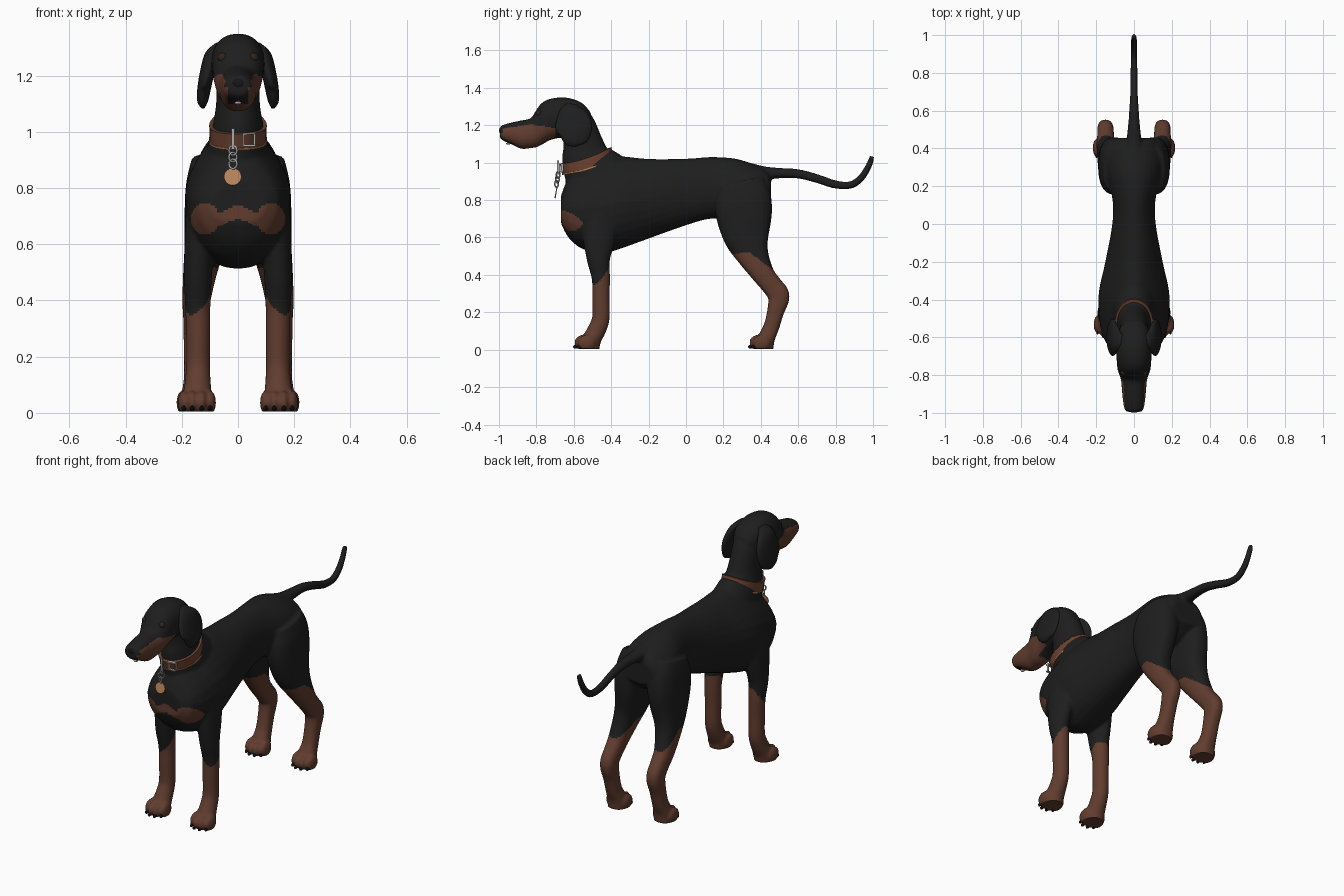
import bpy, bmesh, math
from mathutils import Vector, Matrix

if "Cube" in bpy.data.objects:
    bpy.data.objects.remove(bpy.data.objects["Cube"])

def mat(name, r, g, b):
    m = bpy.data.materials.new(name)
    m.diffuse_color = (r, g, b, 1)
    m.use_nodes = True
    m.node_tree.nodes["Principled BSDF"].inputs["Base Color"].default_value = m.diffuse_color
    return m

BLACK = mat("black coat", .013, .013, .013)
TAN = mat("tan coat", .12, .046, .028)
NOSE = mat("nose and claws", .007, .007, .008)
EYE = mat("dark brown eye", .03, .018, .012)
LEATHER = mat("collar leather", .15, .055, .03)
TRIM = mat("collar trim", .48, .2, .085)
STEEL = mat("steel", .42, .42, .43)
BRONZE = mat("bronze tag", .5, .24, .11)
WHITE = mat("teeth", .65, .62, .56)

def finish(name, bm, mats, angle=40):
    bmesh.ops.recalc_face_normals(bm, faces=bm.faces[:])
    me = bpy.data.meshes.new(name)
    bm.to_mesh(me)
    bm.free()
    ob = bpy.data.objects.new(name, me)
    bpy.context.collection.objects.link(ob)
    for m in mats:
        me.materials.append(m)
    bpy.ops.object.select_all(action='DESELECT')
    ob.select_set(True)
    bpy.context.view_layer.objects.active = ob
    bpy.ops.object.shade_smooth_by_angle(angle=math.radians(angle))
    return ob

def spline(p, steps):
    """Catmull-Rom resampling of section tuples."""
    p = [Vector(q) for q in p]
    out = []
    for i in range(len(p) - 1):
        a, b, c, d = p[max(i - 1, 0)], p[i], p[i + 1], p[min(i + 2, len(p) - 1)]
        for k in range(steps):
            t = k / steps
            out.append(.5 * (2 * b + (c - a) * t + (2 * a - 5 * b + 4 * c - d) * t * t
                             + (3 * b - a - 3 * c + d) * t ** 3))
    return out + [p[-1]]

def loft(bm, sections, n=28, e=1.0, steps=4, upright=False, taper=0):
    """Skin sections (x, y, z, half width, half depth) along a path; taper narrows the top at the front."""
    s = spline(sections, steps)
    rings = []
    for i, q in enumerate(s):
        t = Vector(s[min(i + 1, len(s) - 1)][:3]) - Vector(s[max(i - 1, 0)][:3])
        t.x = 0
        side = Vector((0, 0, 1)) if upright else Vector((1, 0, 0)).cross(t.normalized())
        ring = []
        for k in range(n):
            a = math.tau * k / n
            ca, sa = math.cos(a), math.sin(a)
            ca, sa = math.copysign(abs(ca) ** e, ca), math.copysign(abs(sa) ** e, sa)
            w = 1 - taper * max(0, sa) ** 1.5 * min(1, max(.3, -q[1] * 3))
            ring.append(bm.verts.new(Vector(q[:3]) + Vector((ca * q[3] * w, 0, 0)) + side * sa * q[4]))
        rings.append(ring)
    for a, b in zip(rings, rings[1:]):
        for k in range(n):
            bm.faces.new((a[k], a[(k + 1) % n], b[(k + 1) % n], b[k]))
    bm.faces.new(rings[0])
    bm.faces.new(rings[-1])

def ball(bm, c, r, seg=16):
    bmesh.ops.create_uvsphere(bm, u_segments=seg, v_segments=seg // 2 + 2, radius=1,
                              matrix=Matrix.Translation(c) @ Matrix.Diagonal((*r, 1)))

def block(bm, c, size):
    bmesh.ops.create_cube(bm, size=1, matrix=Matrix.Translation(c) @ Matrix.Diagonal((*size, 1)))

# Body masses: torso, neck, head, tail
body = bmesh.new()
loft(body, [(0, y, z, rx, rz) for y, z, rx, rz in (
    (-.668, .75, .1, .075), (-.64, .757, .14, .14), (-.61, .76, .158, .18), (-.56, .757, .176, .215),
    (-.46, .767, .187, .255), (-.35, .787, .185, .247), (-.2, .807, .152, .213), (0, .843, .115, .178),
    (.13, .865, .114, .165), (.26, .86, .145, .162), (.36, .85, .15, .142), (.43, .86, .125, .1),
    (.455, .85, .1, .07))], e=.92, upright=True, taper=.42)
loft(body, [(0, -.40, .8, .155, .2), (0, -.46, .9, .12, .19), (0, -.53, 1.015, .092, .138),
            (0, -.55, 1.1, .078, .108), (0, -.575, 1.2, .076, .09), (0, -.6, 1.26, .06, .07)])
loft(body, [(0, y, z, rx, rz) for y, z, rx, rz in (
    (-.51, 1.225, .045, .045), (-.56, 1.237, .08, .085), (-.64, 1.243, .094, .105), (-.72, 1.233, .092, .11),
    (-.77, 1.208, .087, .112), (-.80, 1.182, .077, .1), (-.83, 1.158, .068, .08), (-.88, 1.15, .064, .076),
    (-.94, 1.157, .058, .056), (-.98, 1.16, .05, .041), (-.995, 1.162, .036, .028))], e=.88, upright=True)
loft(body, [(0, .34, .945, .06, .055), (0, .42, .943, .045, .037), (0, .5, .944, .034, .028),
            (0, .6, .94, .026, .025), (0, .7, .915, .02, .024), (0, .78, .888, .019, .023),
            (0, .84, .878, .018, .021), (0, .89, .884, .018, .02), (0, .935, .917, .017, .02),
            (0, .968, .965, .016, .018), (0, .988, 1.01, .015, .016), (0, .995, 1.036, .012, .012)])

# Legs and paws
claws = bmesh.new()
for s in (-1, 1):
    loft(body, [(s * x, y, z, rx, ry) for x, y, z, rx, ry in (
        (.125, -.455, .74, .06, .11), (.138, -.465, .58, .053, .085), (.143, -.468, .48, .05, .062),
        (.143, -.455, .38, .045, .049), (.142, -.455, .28, .043, .047), (.142, -.455, .17, .043, .047),
        (.143, -.475, .11, .046, .049), (.145, -.505, .05, .053, .05), (.145, -.515, -.01, .05, .05))])
    loft(body, [(s * x, y, z, rx, ry) for x, y, z, rx, ry in (
        (.085, .29, .9, .08, .125), (.1, .305, .82, .084, .148), (.107, .31, .72, .083, .15),
        (.117, .325, .6, .073, .122), (.135, .36, .5, .06, .085), (.148, .415, .4, .05, .06),
        (.15, .462, .34, .045, .056), (.151, .496, .285, .043, .058), (.151, .478, .2, .041, .045),
        (.151, .456, .12, .042, .042), (.15, .43, .06, .051, .045), (.15, .42, -.01, .05, .045))], e=.82)
    for cx, y0 in ((.146, -.6), (.151, .335)):
        for dx, back in ((-.047, .018), (-.017, 0), (.017, 0), (.047, .018)):
            ball(body, (s * cx + dx, y0 + .05 + back, .037), (.021, .048, .043))
            ball(claws, (s * cx + dx, y0 + .012 + back, .016), (.008, .016, .011), 8)

dog = finish("dog_body", body, [BLACK, TAN])
rm = dog.modifiers.new("merge", 'REMESH')
rm.mode, rm.voxel_size = 'VOXEL', .0078
sm = dog.modifiers.new("soften", 'SMOOTH')
sm.factor, sm.iterations = .5, 5
dg = bpy.context.evaluated_depsgraph_get()
me = bpy.data.meshes.new_from_object(dog.evaluated_get(dg))
dog.modifiers.clear()
dog.data = me
me.materials.clear()
me.materials.append(BLACK)
me.materials.append(TAN)
for v in me.vertices:
    v.co.z = max(v.co.z, .005)

# Tan markings: legs, chest patches, muzzle
def is_tan(c):
    x, y, z = abs(c.x), c.y, c.z
    if z < .56:
        if y < -.2:
            return x > .06 and z < min(.46, .41 + (y + .455) * 1.1 - (x - .143) * .8)
        return y > .2 and z < min(.515, .52 - (y - .34) * .75)
    if y < -.53 and .6 < z < .78:
        blob = ((x - .117) / .051) ** 2 + ((z - .69) / .056) ** 2 < 1
        return blob or (x < .1 and abs(z - .716 + .42 * min(x, .06)) < .024)
    if y < -.7 and z > 1.03:
        if z < 1.1:
            return True
        top = 1.205 - abs(y + .83) * .15
        return z < top and x > .036 and not (y < -.98 and z > 1.16)
    return False

for p in me.polygons:
    p.use_smooth = True
    p.material_index = int(is_tan(p.center))

finish("claws", claws, [NOSE])

# Ears
ears = bmesh.new()
for s in (-1, 1):
    loft(ears, [(s * x, y, z, rx, ry) for x, y, z, rx, ry in (
        (.068, -.61, 1.315, .012, .025), (.092, -.612, 1.28, .025, .065), (.11, -.602, 1.21, .026, .097),
        (.121, -.6, 1.15, .024, .088), (.126, -.61, 1.11, .019, .055), (.125, -.615, 1.087, .008, .02))])
finish("ears", ears, [BLACK], 80)

# Face details
bm = bmesh.new()
ball(bm, (0, -.975, 1.172), (.037, .024, .026), 20)
finish("nose", bm, [NOSE])
bm = bmesh.new()
for s in (-1, 1):
    ball(bm, (s * .054, -.785, 1.264), (.019, .017, .017))
finish("eyes", bm, [EYE])
bm = bmesh.new()
ball(bm, (0, -.95, 1.102), (.013, .012, .006), 10)
finish("teeth", bm, [WHITE])

# Collar: tilted elliptical bands that dip at the sides
TILT = Matrix.Translation((0, -.53, 1.01)) @ Matrix.Rotation(math.radians(18), 4, 'X')

def band(name, rx, ry, thick, h0, h1, m, n=64):
    bm = bmesh.new()
    rings = []
    for k in range(n):
        a = math.tau * k / n
        dip = .015 * math.cos(a) ** 2
        rings.append([bm.verts.new(TILT @ Vector(((rx + d) * math.cos(a), (ry + d) * math.sin(a), h - dip)))
                      for d, h in ((0, h0), (thick, h0), (thick, h1), (0, h1))])
    for k in range(n):
        a, b = rings[k], rings[(k + 1) % n]
        for j in range(4):
            bm.faces.new((a[j], a[(j + 1) % 4], b[(j + 1) % 4], b[j]))
    finish(name, bm, [m])

band("collar", .085, .13, .016, -.027, .027, LEATHER)
band("collar_lower_trim", .085, .13, .019, -.031, -.024, TRIM)
band("collar_upper_trim", .085, .13, .0175, .025, .029, LEATHER)

# Buckle, hanger bar and chain links
bm = bmesh.new()
for d in (-1, 1):
    block(bm, (.04 + d * .019, -.668 + d * .006, .972), (.006, .012, .046))
    block(bm, (.04, -.67, .972 + d * .021), (.044, .014, .006))
block(bm, (-.018, -.684, .975), (.011, .01, .075))
finish("buckle_and_bar", bm, [STEEL])
for i, z in enumerate((.934, .91, .886)):
    bpy.ops.mesh.primitive_torus_add(major_radius=.017, minor_radius=.004, major_segments=20, minor_segments=8,
                                     location=(-.018, -.684 - .004 * i, z),
                                     rotation=(math.pi / 2, 0, math.radians(35 if i % 2 else -35)))
    link = bpy.context.object
    link.name = "chain_link"
    link.data.materials.append(STEEL)
    bpy.ops.object.shade_smooth()

# Round tag
bm = bmesh.new()
bmesh.ops.create_cone(bm, cap_ends=True, segments=32, radius1=.031, radius2=.031, depth=.006,
                      matrix=Matrix.Translation((-.019, -.695, .84)) @ Matrix.Rotation(math.radians(80), 4, 'X'))
finish("round_tag", bm, [BRONZE])
